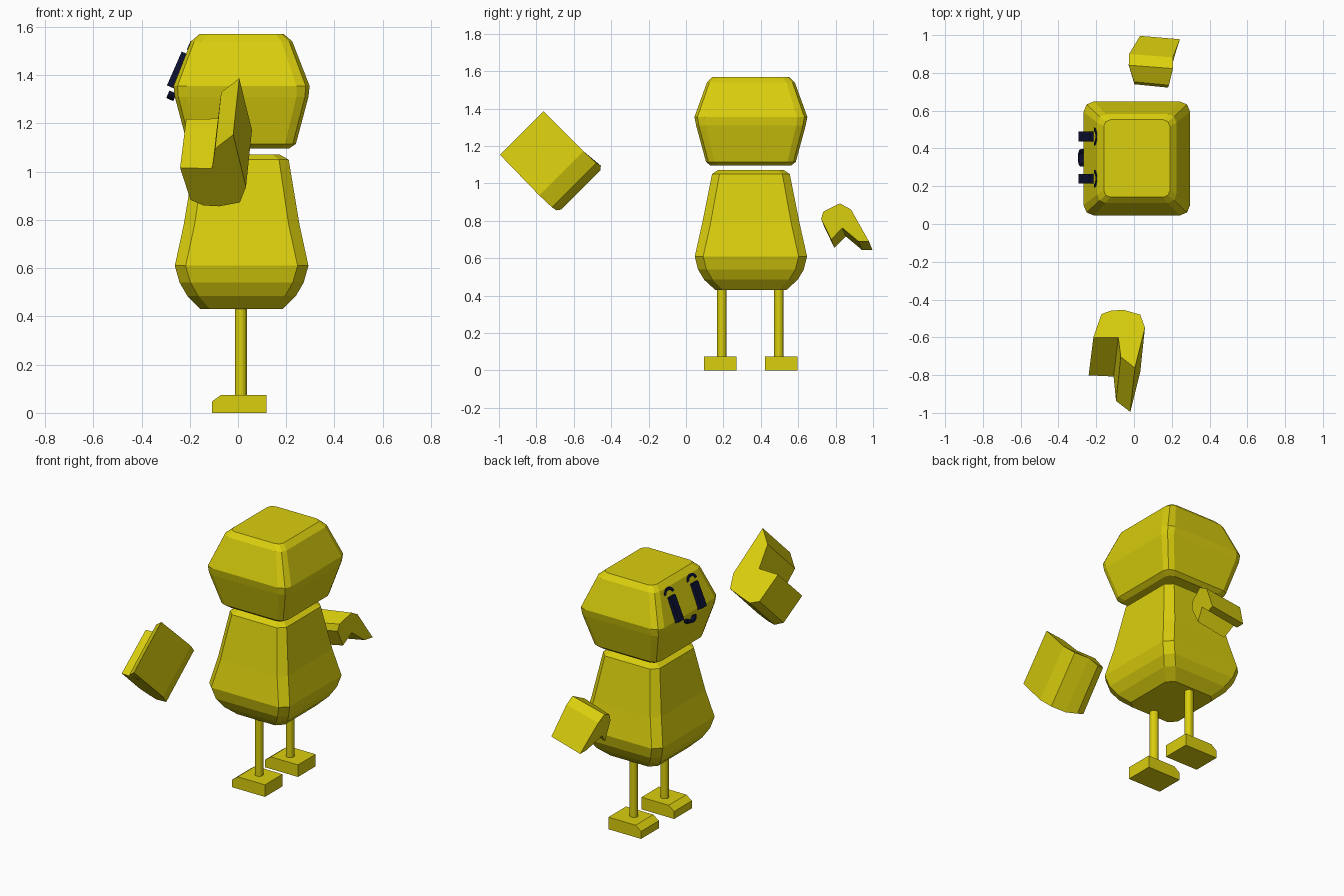
import bpy, bmesh, math
from mathutils import Vector

if "Cube" in bpy.data.objects:
    bpy.data.objects.remove(bpy.data.objects["Cube"])


def material(name, rgb):
    m = bpy.data.materials.new(name)
    m.diffuse_color = (*rgb, 1)
    m.use_nodes = True
    m.node_tree.nodes["Principled BSDF"].inputs["Base Color"].default_value = m.diffuse_color
    return m


YELLOW = material("yellow", (0.70, 0.62, 0.004))
NAVY = material("navy", (0.004, 0.006, 0.035))
CX, CY = 0.015, 0.347


def loft(name, rings, mat=YELLOW):
    """Skin a stack of equally long point loops and cap both ends."""
    bm = bmesh.new()
    loops = [[bm.verts.new(p) for p in ring] for ring in rings]
    n = len(loops[0])
    for a, b in zip(loops, loops[1:]):
        for i in range(n):
            j = (i + 1) % n
            bm.faces.new((a[i], a[j], b[j], b[i]))
    bm.faces.new(loops[0][::-1])
    bm.faces.new(loops[-1])
    bmesh.ops.recalc_face_normals(bm, faces=bm.faces)
    me = bpy.data.meshes.new(name)
    bm.to_mesh(me)
    bm.free()
    me.materials.append(mat)
    ob = bpy.data.objects.new(name, me)
    bpy.context.collection.objects.link(ob)
    return ob


def rounded_rect(z, hx, hy, c, seg):
    pts = []
    for k, (sx, sy) in enumerate([(1, 1), (-1, 1), (-1, -1), (1, -1)]):
        for i in range(seg + 1):
            a = math.pi / 2 * (k + i / seg)
            pts.append((CX + sx * (hx - c) + c * math.cos(a),
                        CY + sy * (hy - c) + c * math.sin(a), z))
    return pts


# Head and pear-shaped body: (height, half width x, half width y, corner)
head = [(1.095, .195, .215, .04), (1.115, .225, .24, .045), (1.31, .277, .293, .05),
        (1.355, .282, .302, .055), (1.54, .21, .235, .045), (1.57, .175, .205, .035)]
body = [(.43, .17, .19, .04), (.485, .225, .25, .045), (.54, .257, .283, .045),
        (.61, .277, .30, .045), (.78, .24, .262, .045), (1.05, .195, .208, .04),
        (1.072, .155, .175, .03)]
loft("head", [rounded_rect(*r, 2) for r in head])
loft("body", [rounded_rect(*r, 1) for r in body])

# Legs and feet
for side, y in (("right", .185), ("left", .51)):
    ly = y + (.006 if side == "right" else -.014)
    loft(side + "_leg", [[(.012 + .025 * math.cos(i * math.pi / 8),
                           ly + .025 * math.sin(i * math.pi / 8), z)
                          for i in range(16)] for z in (.07, .46)])
    foot = [(-.108, 0), (.118, 0), (.118, .075), (-.07, .075), (-.108, .047)]
    loft(side + "_foot", [[(x, yy, z) for x, z in foot]
                          for yy in (y - .0825 - .006, y + .0825 + .003)])

# Raised wing: bent profile (x, w) extruded along the diagonal from v0 to v1
S = math.sqrt(.5)
raised = [(-.02, -1.519, .112, .442), (.033, -1.217, .107, .441), (.008, -1.124, .110, .445),
          (-.078, -1.096, .115, .452), (-.143, -1.08, .136, .433), (-.197, -1.105, .144, .431),
          (-.240, -1.285, .152, .437), (-.108, -1.287, .145, .438), (-.095, -1.437, .112, .442)]
loft("raised_wing", [[(x + dx, (w + p[k]) * S, (p[k] - w) * S)
                      for p in raised for x, w in [p[:2]]]
                     for k, dx in ((2, 0), (3, .025))])

# Lowered wing: bent profile (y, z) extruded from x0 to x1, slightly tilted
lowered = [(.978, .69, .032, .243), (.882, .861, -.026, .206), (.823, .893, -.028, .206),
           (.735, .85, 0, .185), (.722, .81, .002, .18), (.776, .70, .002, .18),
           (.836, .762, -.02, .20), (.922, .69, .03, .225)]
loft("lowered_wing", [[(p[k], p[0] + dy, p[1] + dz) for p in lowered]
                      for k, dy, dz in ((2, .018, -.045), (3, 0, 0))])

# Face details lie on the sloping upper front of the head
U, N = Vector((.4, 0, .917)), Vector((-.917, 0, .4))
ORIGIN = Vector((-.265, 0, 1.35))


def face_part(name, outline, n0, n1):
    loft(name, [[ORIGIN + Vector((0, y, 0)) + U * t + N * n for y, t in outline]
                for n in (n0, n1)], NAVY)


def arc(y, t, w, h, thick, sign):
    """Curved band bulging up (sign 1) or down (sign -1)."""
    angs = [math.pi * i / 8 for i in range(9)]
    outer = [(y + w * math.cos(a), t + sign * h * math.sin(a)) for a in angs]
    inner = [(y + (w - thick) * math.cos(a), t + sign * (h - thick) * math.sin(a))
             for a in angs]
    return outer + inner[::-1]


for side, y in (("right", .24), ("left", .463)):
    face_part(side + "_eye", [(y - .026, -.005), (y + .026, -.005),
                              (y + .026, .148), (y - .026, .148)], -.01, .03)
    face_part(side + "_eyebrow", arc(y, .165, .047, .037, .018, 1), -.01, .014)
face_part("mouth", arc(.35, -.02, .046, .034, .015, -1), -.02, .012)
